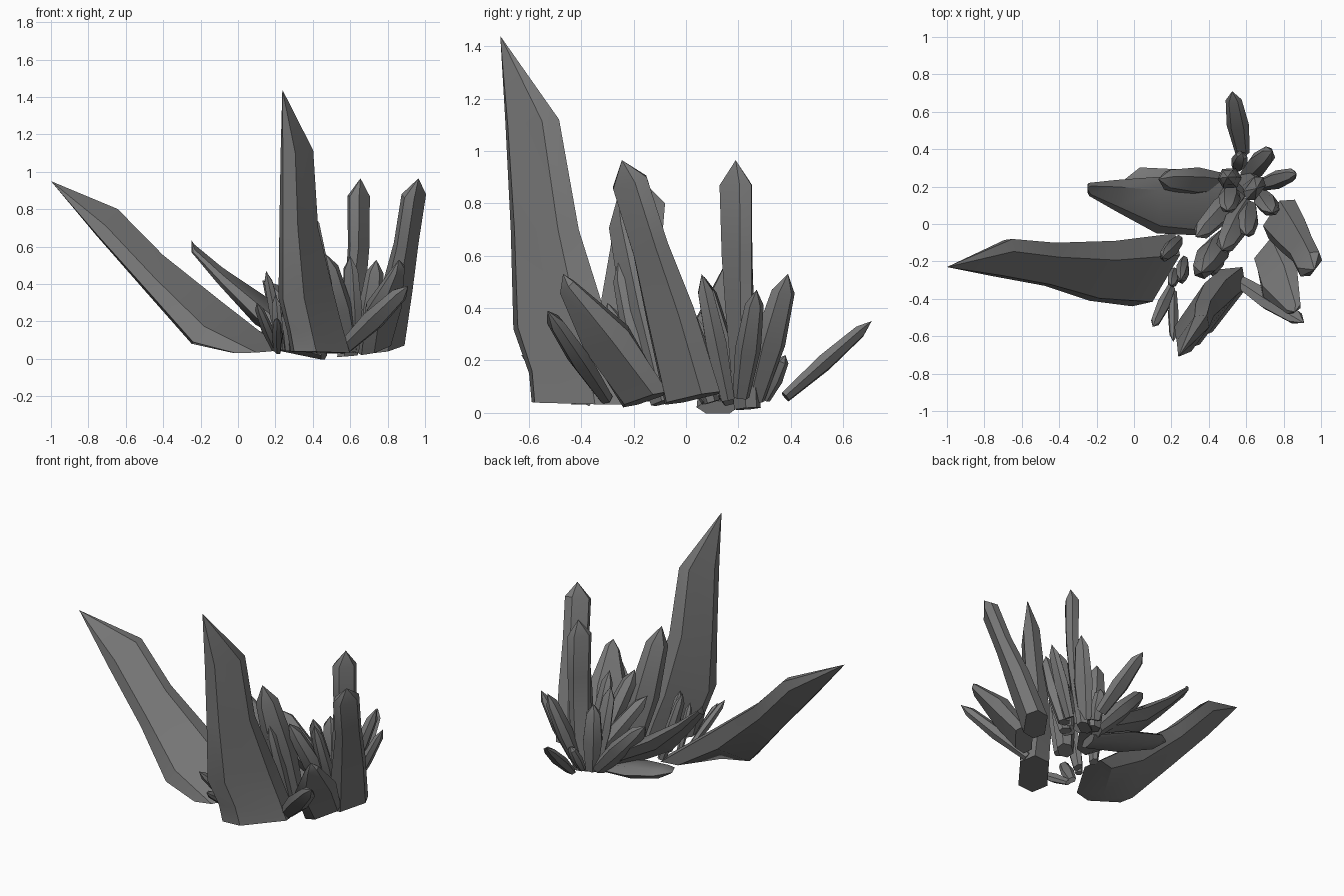
import bpy
import bmesh
import math
from mathutils import Vector

default_cube = bpy.data.objects.get("Cube")
if default_cube:
    bpy.data.objects.remove(default_cube, do_unlink=True)

# One stone colour for the whole cluster
STONE = (0.19, 0.19, 0.19, 1.0)
stone = bpy.data.materials.new("dark_grey_crystal")
stone.use_nodes = True
stone.diffuse_color = STONE
stone.node_tree.nodes["Principled BSDF"].inputs["Base Color"].default_value = STONE


def build_crystal(name, rail_a, rail_b, tip, flatness, level_base, inset=0.18):
    """Loft six-sided sections between two edge rails and close them at a tip."""
    rail_a = [Vector(point) for point in rail_a]
    rail_b = [Vector(point) for point in rail_b]
    tip = Vector(tip)
    middles = [(a + b) / 2 for a, b in zip(rail_a, rail_b)] + [tip]

    bm = bmesh.new()
    rings = []
    for i, (a, b) in enumerate(zip(rail_a, rail_b)):
        axis = middles[i + 1] - middles[max(i - 1, 0)]
        normal = axis.cross(b - a).normalized()
        if level_base and i == 0:
            normal.z = 0
            normal.normalize()
        side = normal * (b - a).length * flatness
        inner_a, inner_b = a.lerp(b, inset), a.lerp(b, 1 - inset)
        section = (a, inner_a + side, inner_b + side,
                   b, inner_b - side, inner_a - side)
        rings.append([bm.verts.new(point) for point in section])

    # Base, side facets and point
    bm.faces.new(rings[0])
    count = len(rings[0])
    for lower, upper in zip(rings, rings[1:]):
        for j in range(count):
            k = (j + 1) % count
            bm.faces.new((lower[j], lower[k], upper[k], upper[j]))
    apex = bm.verts.new(tip)
    for j in range(count):
        bm.faces.new((rings[-1][j], rings[-1][(j + 1) % count], apex))
    bmesh.ops.recalc_face_normals(bm, faces=bm.faces)

    mesh = bpy.data.meshes.new(name)
    bm.to_mesh(mesh)
    bm.free()
    mesh.materials.append(stone)
    crystal = bpy.data.objects.new(name, mesh)
    bpy.context.collection.objects.link(crystal)
    bpy.ops.object.select_all(action="DESELECT")
    crystal.select_set(True)
    bpy.context.view_layer.objects.active = crystal
    bpy.ops.object.shade_smooth_by_angle(angle=math.radians(35))


def build_shard(name, base, tip, width, turn=0, flatness=0.3):
    """Spindle shard: narrow foot, full belly, tapered shoulder, point."""
    base, tip = Vector(base), Vector(tip)
    axis = (tip - base).normalized()
    across = axis.cross(Vector((0, 0, 1))).normalized()
    up = across.cross(axis)
    angle = math.radians(turn)
    across = across * math.cos(angle) + up * math.sin(angle)
    profile = ((0, 0.65), (0.45, 1.0), (0.86, 0.72))
    rail_a, rail_b = [], []
    for along, scale in profile:
        center = base.lerp(tip, along)
        rail_a.append(center - across * width * scale / 2)
        rail_b.append(center + across * width * scale / 2)
    build_crystal(name, rail_a, rail_b, tip, flatness, False, inset=0.22)


# Large blades
build_crystal(
    "tall_front_blade",
    [(.3, -.59, .04), (.28, -.6, .15), (.24, -.66, .32), (.24, -.67, .7),
     (.24, -.69, 1.1)],
    [(.58, -.23, .03), (.54, -.26, .17), (.49, -.3, .35), (.41, -.41, .7),
     (.39, -.485, 1.12)],
    (.237, -.71, 1.44), flatness=0.19, level_base=True)

build_crystal(
    "long_leaning_blade",
    [(-.01, -.44, .03), (-.24, -.41, .09), (-.48, -.33, .36), (-.75, -.28, .66)],
    [(.22, -.05, .05), (-.1, -.09, .3), (-.42, -.1, .56), (-.65, -.08, .8)],
    (-1, -.23, .95), flatness=0.18, level_base=True)

build_crystal(
    "rear_leaning_blade",
    [(.33, -.06, .05), (.12, -.05, .2), (-.1, .07, .42), (-.24, .15, .57)],
    [(.55, .25, .06), (.1, .25, .33), (-.1, .235, .48), (-.24, .22, .61)],
    (-.25, .19, .635), flatness=0.15, level_base=True)

build_crystal(
    "left_tall_blade",
    [(.86, .13, .08), (.91, .03, .4), (.95, -.07, .65), (.99, -.15, .9)],
    [(.72, -.08, .03), (.79, -.15, .35), (.85, -.2, .6), (.89, -.28, .86)],
    (.965, -.245, .965), flatness=0.25, level_base=True)

build_crystal(
    "left_front_blade",
    [(.66, -.24, .02), (.69, -.39, .26), (.82, -.48, .46)],
    [(.8, -.07, .08), (.87, -.22, .31), (.89, -.43, .5)],
    (.86, -.47, .53), flatness=0.22, level_base=True)

build_crystal(
    "rear_tall_blade",
    [(.53, .2, .01), (.58, .16, .4), (.6, .14, .6), (.6, .13, .87)],
    [(.64, .27, .02), (.68, .25, .4), (.69, .25, .6), (.69, .25, .87)],
    (.655, .19, .965), flatness=0.26, level_base=True)

# Central shards leaning towards the front
build_shard("center_shard_large", (.47, -.08, .04), (.36, -.26, .83), .19, 110, .35)
build_shard("center_shard_front", (.47, -.14, .05), (.41, -.26, .58), .1, 60, .35)
build_shard("center_shard_middle", (.6, .1, .05), (.47, -.14, .56), .15, 20, .35)
build_shard("center_shard_right", (.57, .18, .05), (.33, -.07, .45), .14, 20, .35)
build_shard("center_shard_left", (.62, .1, .04), (.6, -.06, .55), .12, 20)
build_shard("center_shard_rear", (.52, .2, .04), (.5, .07, .52), .12)
build_shard("center_shard_upright", (.52, .24, .03), (.5, .25, .47), .13, 60, .4)

# Shards on the left and rear
build_shard("front_low_shard", (.57, -.31, .06), (.91, -.53, .39), .13, 40, .28)
build_shard("rear_long_shard", (.58, .38, .06), (.525, .71, .35), .12, 10, .25)
build_shard("rear_left_shard", (.6, .26, .05), (.74, .39, .53), .13, 25)
build_shard("rear_small_shard", (.55, .3, .05), (.58, .38, .22), .09)
build_shard("left_wide_shard", (.68, .21, .06), (.87, .27, .47), .1, 10)
build_shard("left_short_shard", (.68, .16, .05), (.74, .06, .53), .13, 30)
build_shard("rear_right_shard", (.48, .22, .04), (.13, .24, .42), .16, 20)
build_shard("low_shard", (.46, .12, .02), (-.06, .23, .16), .25, 0, .15)

# Small shards on the right
build_shard("right_small_shard_front", (.2, -.34, .05), (.1, -.55, .3), .08, 30)
build_shard("right_small_shard_inner", (.21, -.36, .04), (.21, -.63, .22), .07, 50)
build_shard("right_small_shard_upright", (.27, -.2, .05), (.25, -.3, .42), .1, 70)
build_shard("right_small_shard_rear", (.24, -.09, .05), (.15, -.18, .47), .1, 45)
build_shard("right_small_shard_middle", (.22, -.25, .05), (.2, -.33, .34), .07, 20)
